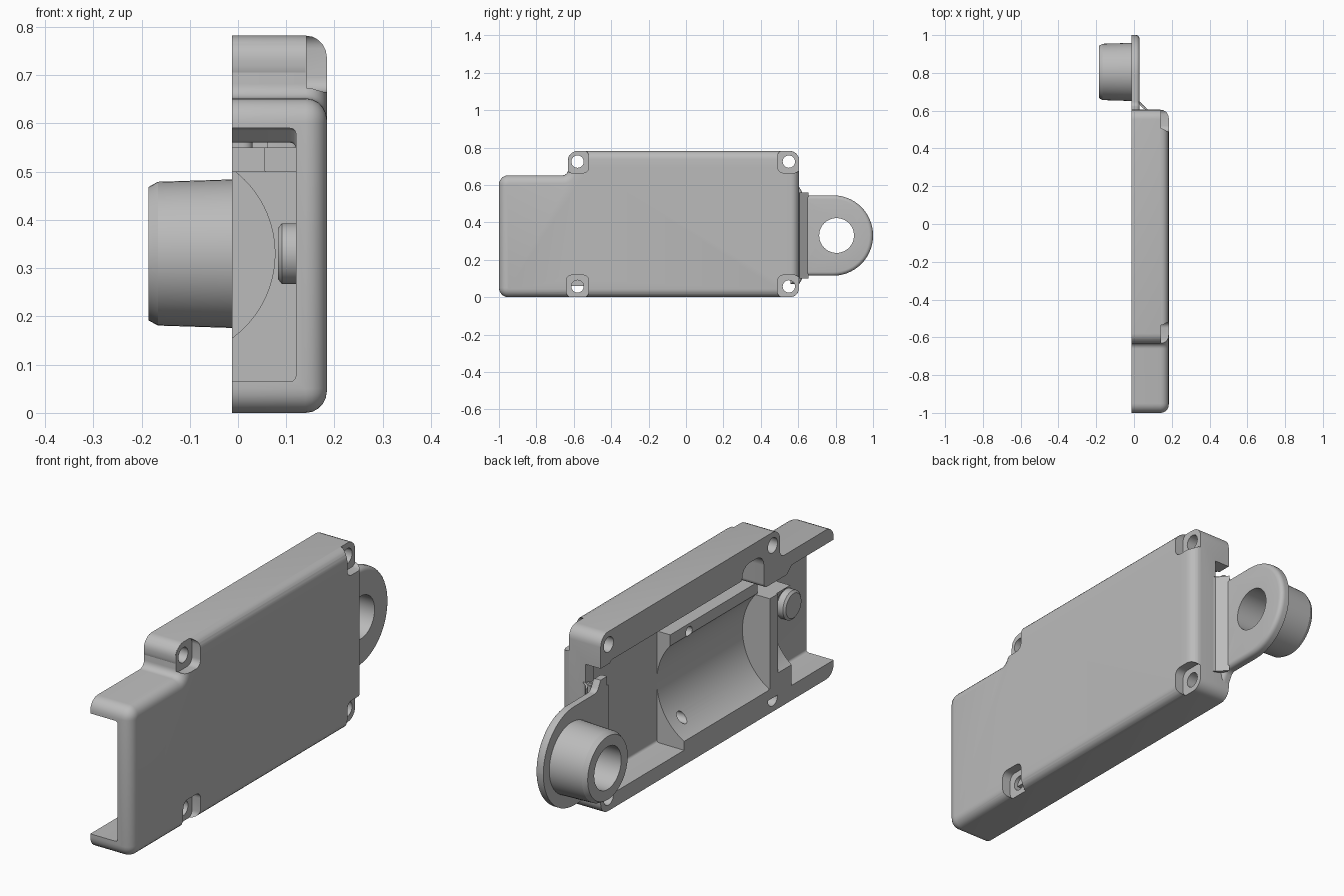
import bpy, bmesh, math
from mathutils import Matrix, Vector

if "Cube" in bpy.data.objects:
    bpy.data.objects.remove(bpy.data.objects["Cube"], do_unlink=True)

grey = bpy.data.materials.new("housing_grey")
grey.use_nodes = True
grey.diffuse_color = (0.5, 0.5, 0.5, 1)
grey.node_tree.nodes["Principled BSDF"].inputs["Base Color"].default_value = (0.5, 0.5, 0.5, 1)
parts = []


def rounded(points, radii, steps=6):
    """Outline with each corner replaced by an arc."""
    if not isinstance(radii, (list, tuple)):
        radii = [radii] * len(points)
    out = []
    pts = [Vector(p) for p in points]
    for i, p in enumerate(pts):
        r = radii[i]
        if r == 0:
            out.append(p)
            continue
        a = (pts[i - 1] - p).normalized()
        b = (pts[(i + 1) % len(pts)] - p).normalized()
        half = a.angle(b) / 2
        centre = p + (a + b).normalized() * r / math.sin(half)
        v0 = p + a * r / math.tan(half) - centre
        v1 = p + b * r / math.tan(half) - centre
        sweep = v0.angle(v1)
        for k in range(steps + 1):
            t = k / steps
            out.append(centre + (v0 * math.sin((1 - t) * sweep) + v1 * math.sin(t * sweep)) / math.sin(sweep))
    return out


def rect(u0, u1, v0, v1):
    return [(u0, v0), (u1, v0), (u1, v1), (u0, v1)]


def finish(bm, name):
    bmesh.ops.recalc_face_normals(bm, faces=bm.faces)
    mesh = bpy.data.meshes.new(name)
    bm.to_mesh(mesh)
    bm.free()
    mesh.materials.append(grey)
    ob = bpy.data.objects.new(name, mesh)
    bpy.context.scene.collection.objects.link(ob)
    parts.append(ob)
    return ob


def prism(name, points, lo, hi, axis="x", bevel=0):
    """Extrude an outline along an axis; bevel rounds the rim at the far end."""
    place = {"x": lambda u, v, a: (a, u, v),
             "y": lambda u, v, a: (u, a, v),
             "z": lambda u, v, a: (u, v, a)}[axis]
    bm = bmesh.new()
    bottom = [bm.verts.new(place(u, v, lo)) for u, v in points]
    top = [bm.verts.new(place(u, v, hi)) for u, v in points]
    bm.faces.new(bottom)
    cap = bm.faces.new(top)
    n = len(points)
    for i in range(n):
        j = (i + 1) % n
        bm.faces.new((bottom[i], bottom[j], top[j], top[i]))
    bmesh.ops.recalc_face_normals(bm, faces=bm.faces)
    if bevel:
        bmesh.ops.bevel(bm, geom=list(cap.edges), offset=bevel, segments=5,
                        profile=0.5, affect="EDGES", clamp_overlap=False)
    return finish(bm, name)


def cylinder(name, centre, radius, length, axis="x", radius2=None, sides=48):
    bm = bmesh.new()
    turn = Matrix.Rotation(math.pi / 2, 4, "Y" if axis == "x" else "X")
    bmesh.ops.create_cone(bm, cap_ends=True, segments=sides, radius1=radius,
                          radius2=radius if radius2 is None else radius2, depth=length,
                          matrix=Matrix.Translation(centre) @ turn)
    return finish(bm, name)


def cut(ob, *cutters):
    for c in cutters:
        mod = ob.modifiers.new("cut", "BOOLEAN")
        mod.operation, mod.solver, mod.object = "DIFFERENCE", "EXACT", c
    bpy.context.view_layer.update()
    graph = bpy.context.evaluated_depsgraph_get()
    mesh = bpy.data.meshes.new_from_object(ob.evaluated_get(graph))
    ob.modifiers.clear()
    ob.data = mesh


def discard(*cutters):
    for c in cutters:
        parts.remove(c)
        bpy.data.objects.remove(c, do_unlink=True)


BACK, FLOOR, FRONT = -0.012, 0.12, 0.184   # x of open rim, inner floor, outer face
MID = 0.33                                 # z of the shaft and lug axis
SCREWS = [(0.55, 0.725), (0.55, 0.058), (-0.58, 0.725), (-0.58, 0.058)]

# Stepped outer shell
outline = [(-1, 0), (0.605, 0), (0.605, 0.782), (-0.63, 0.782), (-0.63, 0.652), (-1, 0.652)]
housing = prism("housing", rounded(outline, [0.05, 0.05, 0.05, 0.05, 0.03, 0.05]), BACK, FRONT, bevel=0.044)

# Open cavity, running out through the front end
inner = [(-1.1, 0.065), (0.55, 0.065), (0.55, 0.65), (-0.37, 0.65), (-0.37, 0.71),
         (-0.52, 0.71), (-0.52, 0.56), (-0.68, 0.56), (-0.71, 0.59), (-1.1, 0.59)]
cavity = prism("cavity", rounded(inner, [0, 0.03, 0.03, 0.01, 0.05, 0.05, 0.02, 0.015, 0.015, 0], 4),
               -0.1, FLOOR, bevel=0.012)
notch = prism("end_notch", rect(0.5, 0.7, 0.55, 0.64), -0.1, 0.06)
cut(housing, cavity, notch)
discard(cavity, notch)

# Bosses around the screw holes, kept inside the outer walls
bosses = [prism("screw_boss", rounded(rect(y - 0.052, y + 0.052, z - 0.052, z + 0.052), 0.045),
                BACK, 0.14) for y, z in SCREWS]

# Screw holes and the head recesses on the outer face
for (y, z), boss in zip(SCREWS, bosses):
    hole = cylinder("hole", (0.1, y, z), 0.033, 0.5, sides=24)
    recess = prism("recess", rounded(rect(y - 0.06, y + 0.06, z - 0.06, z + 0.06), 0.03), 0.142, 0.3)
    cut(housing, hole, recess)
    cut(boss, hole)
    discard(hole, recess)

# Cradle with a round trough and two small screw holes
cradle = prism("cradle", [(0.125, 0.06), (BACK, 0.06), (BACK, MID), (0.055, MID),
                          (0.055, 0.55), (0.125, 0.55)], -0.57, 0.03, "y")
trough = cylinder("trough", (-0.14, -0.2, MID), 0.26, 1.2, "y", sides=96)
pins = [cylinder("pin_hole", (0.05, y, z), 0.022, 0.14, sides=20) for y, z in [(-0.1, 0.515), (-0.05, 0.16)]]
cut(cradle, trough, *pins)
discard(trough, *pins)

# Divider wall with a round seat on its front side
divider = prism("divider", rect(BACK, 0.125, 0.06, 0.5), -0.71, -0.56, "y")
seat = cylinder("seat", (-0.14, -0.765, MID), 0.2165, 0.3, "y", sides=96)
cut(divider, seat)
discard(seat)

# Locating peg on the cavity floor
cylinder("locating_peg", (0.108, -0.86, MID), 0.063, 0.034)
cylinder("locating_peg_tip", (0.087, -0.86, MID), 0.053, 0.008, radius2=0.063)

# Mounting lug with a flared root
lug_outline = [(0.56, 0.07), (0.605, 0.07), (0.63, 0.115), (1, 0.115),
               (1, 0.545), (0.63, 0.545), (0.605, 0.59), (0.56, 0.59)]
lug = prism("mounting_lug", rounded(lug_outline, [0, 0, 0.03, 0.214, 0.214, 0.03, 0, 0], 14),
            BACK, 0.03, bevel=0.02)
fillet = [(0.0, 0.59)] + [(0.075 - 0.05 * math.sin(a), 0.655 - 0.05 * math.cos(a))
                          for a in [math.pi / 2 * k / 8 for k in range(9)]] + [(0.075, 0.59)]
prism("lug_fillet", fillet, 0.1, 0.56, "z")

# Bushing on the lug: straight barrel with a chamfered end
barrel = cylinder("bushing", (-0.088, 0.805, MID), 0.149, 0.156, radius2=0.154)
chamfer = cylinder("bushing_chamfer", (-0.176, 0.805, MID), 0.138, 0.02, radius2=0.149)
bore = cylinder("bore", (0, 0.805, MID), 0.093, 1)
for ob in (lug, barrel, chamfer):
    cut(ob, bore)
discard(bore)

# Smooth the curved surfaces, keep the edges crisp
bpy.ops.object.select_all(action="DESELECT")
for ob in parts:
    ob.select_set(True)
bpy.context.view_layer.objects.active = housing
bpy.ops.object.shade_smooth_by_angle(angle=math.radians(30))
